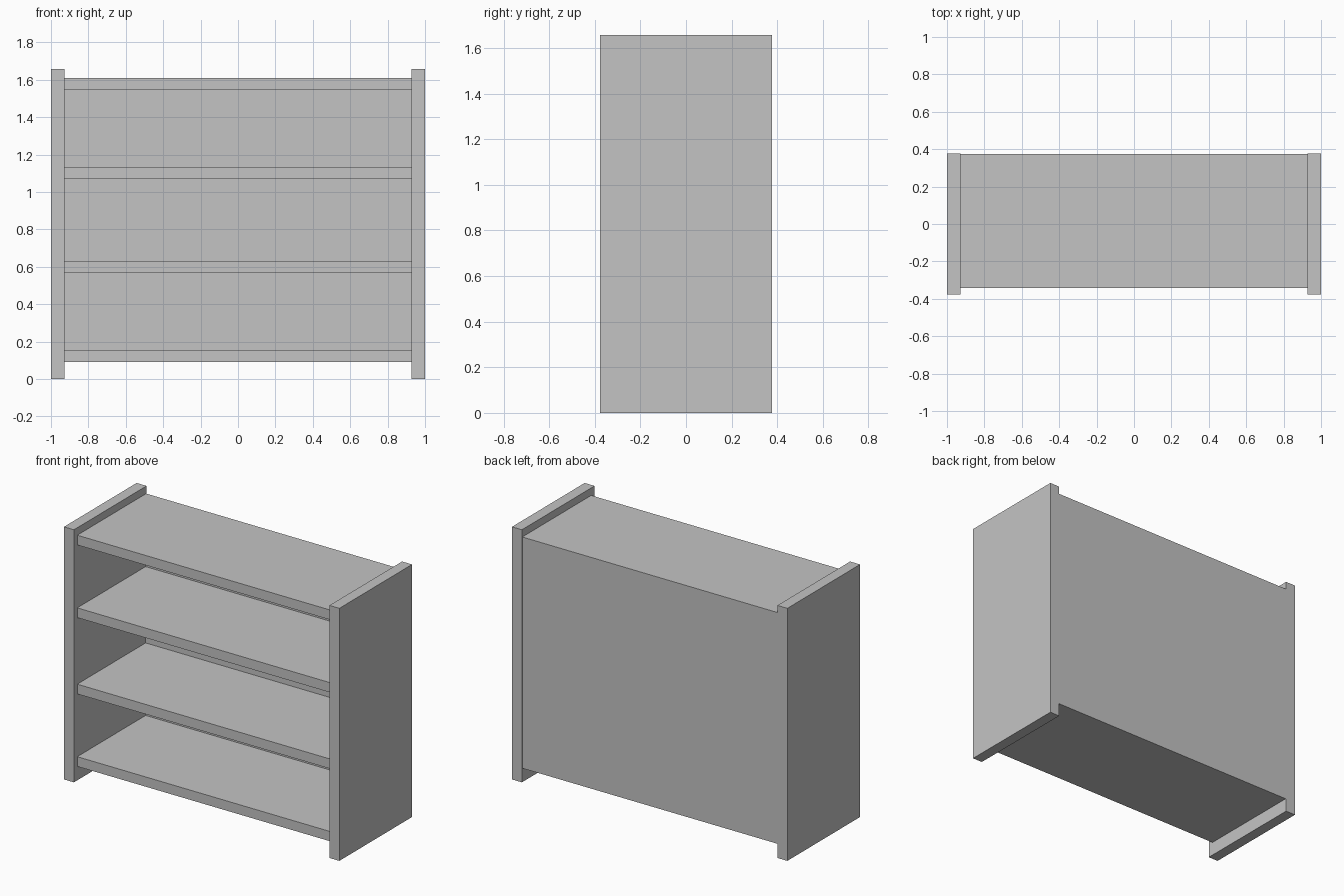
import bpy

cube = bpy.data.objects.get("Cube")
if cube:
    bpy.data.objects.remove(cube, do_unlink=True)

grey = bpy.data.materials.new("plain grey")
grey.use_nodes = True
colour = (0.55, 0.55, 0.55, 1)
grey.diffuse_color = colour
grey.node_tree.nodes["Principled BSDF"].inputs["Base Color"].default_value = colour


def box(name, low, high):
    """Add a box between two opposite corners."""
    centre = [(a + b) / 2 for a, b in zip(low, high)]
    bpy.ops.mesh.primitive_cube_add(size=1, location=centre)
    part = bpy.context.object
    part.name = name
    part.scale = [b - a for a, b in zip(low, high)]
    bpy.ops.object.transform_apply(location=False, rotation=False, scale=True)
    part.data.materials.append(grey)
    return part


HEIGHT, DEPTH, INNER = 1.658, 0.377, 0.928
SHELF_FRONT, BACK = -0.342, 0.373
BOARD, PANEL = 0.064, 0.006

# Upright side boards
box("left_side", (INNER, -DEPTH, 0), (1, DEPTH, HEIGHT))
box("right_side", (-1, -DEPTH, 0), (-INNER, DEPTH, HEIGHT))

# Shelves, from the bottom board to the top board
shelves = {"bottom_shelf": 0.091, "lower_shelf": 0.567,
           "upper_shelf": 1.068, "top_shelf": 1.545}
for name, z in shelves.items():
    box(name, (-INNER, SHELF_FRONT, z), (INNER, BACK - PANEL, z + BOARD))

# Thin back panel
box("back_panel", (-INNER, BACK - PANEL, shelves["bottom_shelf"]),
    (INNER, BACK, shelves["top_shelf"] + BOARD))
